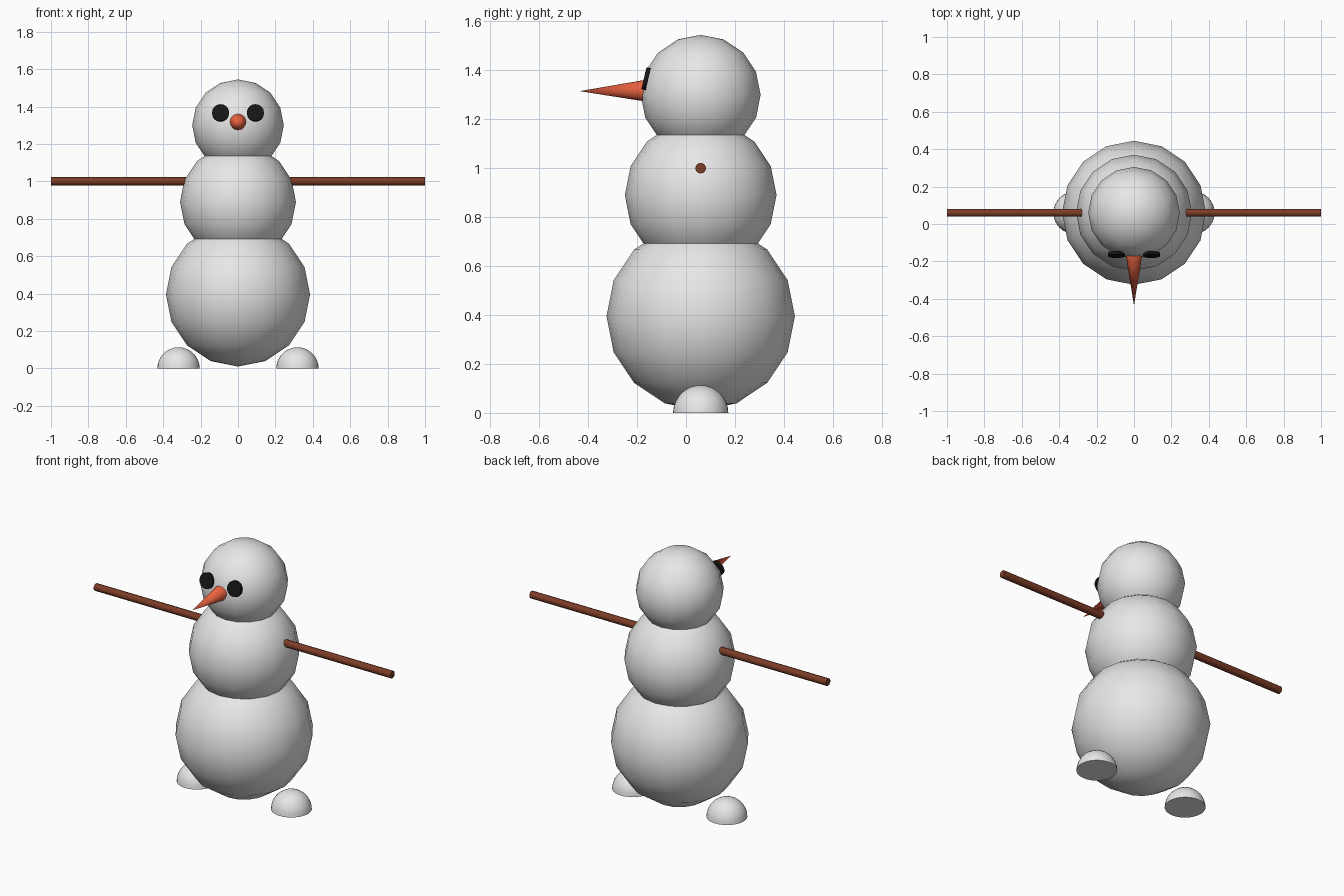
import bpy, bmesh, math
from mathutils import Matrix, Vector

if "Cube" in bpy.data.objects:
    bpy.data.objects.remove(bpy.data.objects["Cube"])

CY = 0.06  # body axis


def mat(name, rgb):
    m = bpy.data.materials.new(name)
    m.diffuse_color = (*rgb, 1)
    m.use_nodes = True
    m.node_tree.nodes["Principled BSDF"].inputs["Base Color"].default_value = m.diffuse_color
    return m


snow = mat("snow_white", (0.8, 0.8, 0.8))
coal = mat("coal_black", (0.008, 0.008, 0.008))
carrot = mat("carrot_orange", (0.8, 0.12, 0.05))
wood = mat("wood_brown", (0.2, 0.045, 0.02))


def add(name, bm, material, angle=60):
    me = bpy.data.meshes.new(name)
    bm.to_mesh(me)
    bm.free()
    me.materials.append(material)
    ob = bpy.data.objects.new(name, me)
    bpy.context.collection.objects.link(ob)
    bpy.ops.object.select_all(action='DESELECT')
    ob.select_set(True)
    bpy.context.view_layer.objects.active = ob
    bpy.ops.object.shade_smooth_by_angle(angle=math.radians(angle))
    return ob


def ball(name, z, r):
    bm = bmesh.new()
    bmesh.ops.create_uvsphere(bm, u_segments=16, v_segments=8, radius=r,
                              matrix=Matrix.Translation((0, CY, z)))
    add(name, bm, snow)


def rod(name, start, end, r1, r2, sides, material):
    # Cylinder or cone running from start to end
    a, b = Vector(start), Vector(end)
    d = b - a
    bm = bmesh.new()
    m = Matrix.Translation((a + b) / 2) @ d.to_track_quat('Z', 'Y').to_matrix().to_4x4()
    bmesh.ops.create_cone(bm, cap_ends=True, segments=sides, radius1=r1,
                          radius2=r2, depth=d.length, matrix=m)
    add(name, bm, material)


# Three stacked snowballs
ball("lower_body", 0.395, 0.385)
ball("upper_body", 0.89, 0.31)
ball("head", 1.30, 0.245)

# Carrot nose
rod("nose", (0, -0.155, 1.317), (0, -0.435, 1.315), 0.046, 0, 16, carrot)

for side, s in (("left", 1), ("right", -1)):
    # Stick arm
    rod(side + "_arm", (s * 0.2, CY, 1.0), (s, CY, 1.0), 0.022, 0.022, 10, wood)

    # Coal eye, tilted back to follow the head
    c = Vector((s * 0.093, -0.163, 1.366))
    n = Vector((0, -math.cos(0.23), math.sin(0.23))) * 0.009
    rod(side + "_eye", c - n, c + n, 0.046, 0.046, 16, coal)

    # Half-ball foot with a flat sole
    bm = bmesh.new()
    bmesh.ops.create_uvsphere(bm, u_segments=32, v_segments=16, radius=0.113,
                              matrix=Matrix.Translation((s * 0.318, CY, 0)))
    bmesh.ops.bisect_plane(bm, geom=bm.verts[:] + bm.edges[:] + bm.faces[:],
                           plane_co=(0, 0, 0), plane_no=(0, 0, 1), clear_inner=True)
    bmesh.ops.holes_fill(bm, edges=[e for e in bm.edges if e.is_boundary])
    bmesh.ops.recalc_face_normals(bm, faces=bm.faces[:])
    add(side + "_foot", bm, snow)
